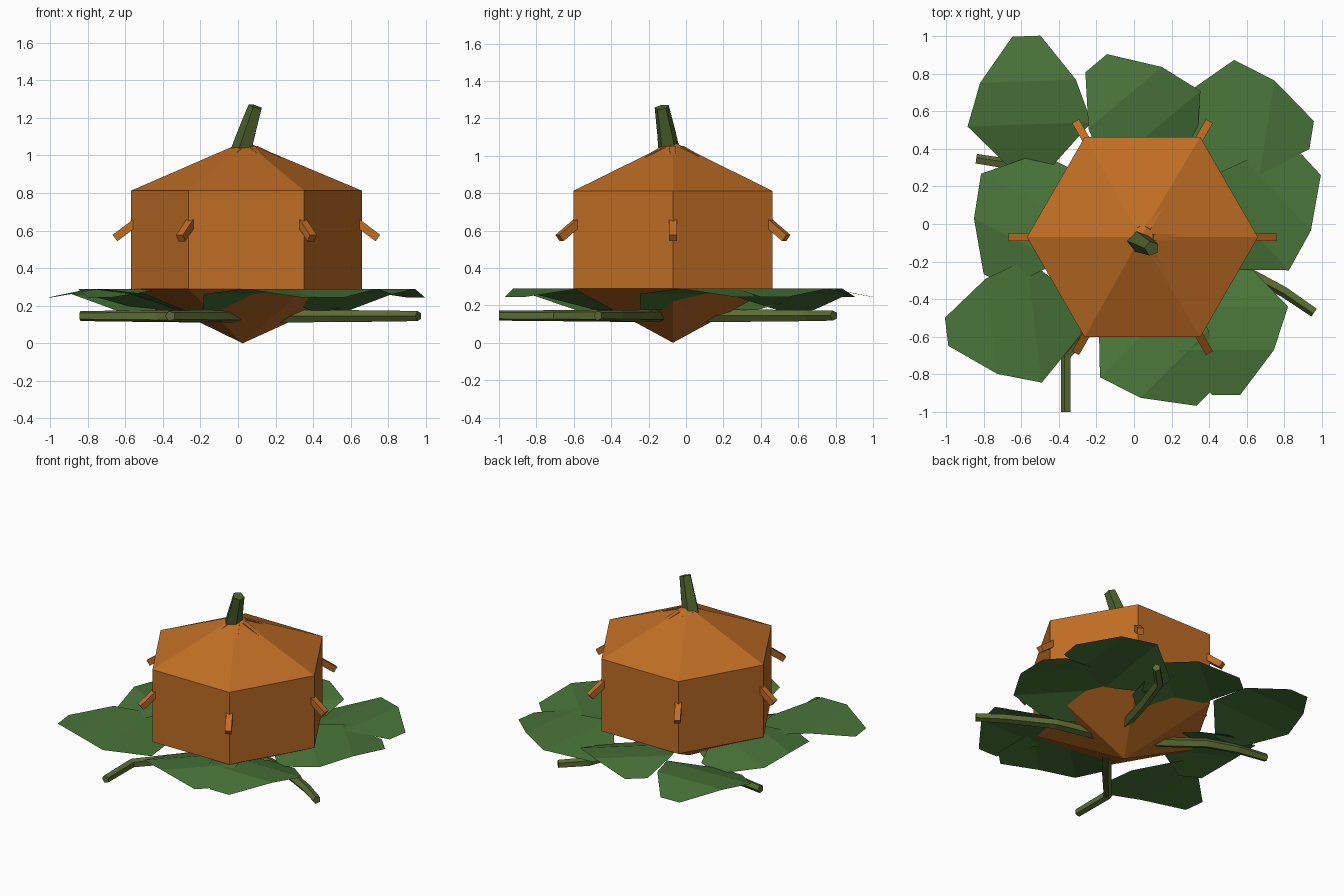
import bpy, math
from mathutils import Vector

if "Cube" in bpy.data.objects:
    bpy.data.objects.remove(bpy.data.objects["Cube"])

CX, CY = 0.045, -0.07


def mat(name, rgb):
    m = bpy.data.materials.new(name)
    m.diffuse_color = (*rgb, 1)
    m.use_nodes = True
    m.node_tree.nodes["Principled BSDF"].inputs["Base Color"].default_value = m.diffuse_color
    return m


ORANGE = mat("pumpkin orange", (0.53, 0.155, 0.018))
LEAF = mat("leaf green", (0.067, 0.178, 0.041))
VINE = mat("vine olive", (0.105, 0.15, 0.032))
STEM = mat("stem green", (0.075, 0.118, 0.025))


def mesh_object(name, verts, faces, material):
    me = bpy.data.meshes.new(name)
    me.from_pydata(verts, [], faces)
    me.materials.append(material)
    ob = bpy.data.objects.new(name, me)
    bpy.context.collection.objects.link(ob)
    return ob


def tube(name, path, radii, sides, material, spin=0.0):
    """Flat-sided tube along a path, capped at both ends."""
    path = [Vector(p) for p in path]
    verts, faces = [], []
    n = len(path)
    for i, p in enumerate(path):
        t = (path[min(i + 1, n - 1)] - path[max(i - 1, 0)]).normalized()
        ref = Vector((0, 0, 1)) if abs(t.z) < 0.85 else Vector((0, 1, 0))
        u = t.cross(ref).normalized()
        v = u.cross(t)
        for k in range(sides):
            a = 2 * math.pi * k / sides + spin
            verts.append(p + (u * math.cos(a) + v * math.sin(a)) * radii[i])
    for i in range(n - 1):
        for k in range(sides):
            a, b = i * sides + k, i * sides + (k + 1) % sides
            faces.append((a, a + sides, b + sides, b))
    faces.append(tuple(range(sides)))
    faces.append(tuple(reversed(range((n - 1) * sides, n * sides))))
    return mesh_object(name, verts, faces, material)


def polar(r, deg, z):
    a = math.radians(deg)
    return (CX + r * math.cos(a), CY + r * math.sin(a), z)


# Pumpkin body: six-sided drum with a pointed top and bottom
verts = [polar(0.615, 60 * k, 0.29) for k in range(6)]
verts += [polar(0.615, 60 * k, 0.812) for k in range(6)]
verts += [(CX - 0.02, CY, 0.0), (CX - 0.01, CY, 1.075)]
faces = []
for k in range(6):
    j = (k + 1) % 6
    faces += [(k, j, j + 6, k + 6), (k + 6, j + 6, 13), (j, k, 12)]
mesh_object("pumpkin_body", verts, faces, ORANGE)

# Rib ends poking out at the corners, and slivers beside the stem
for k in range(6):
    d = 60 * k
    tube(f"rib_end_{k}", [polar(0.54, d, 0.68), polar(0.7, d, 0.56)],
         [0.03, 0.03], 4, ORANGE, math.pi / 4)
    tube(f"rib_top_{k}", [polar(0.05, d, 1.035), polar(0.2, d, 0.965)],
         [0.025, 0.022], 4, ORANGE, math.pi / 4)

# Stem: leaning, tapered, five-sided
tube("stem", [(0.02, -0.09, 1.02), (0.05, -0.105, 1.12), (0.095, -0.13, 1.26)],
     [0.06, 0.052, 0.04], 5, STEM)

# Leaves: octagons in cross rows (distance along axis, half width, height)
ROWS = [(0.36, 0.075, 0.245), (0.12, 0.255, 0.29),
        (-0.11, 0.33, 0.262), (-0.35, 0.10, 0.175)]
LEAVES = [(0.68, 0.07, 43), (0.59, 0.53, -9), (0.03, 0.58, 130),
          (-0.56, 0.64, 92), (-0.57, 0.02, 243), (-0.64, -0.53, 187),
          (0.13, -0.66, -45), (0.49, -0.55, -90)]
for i, (x, y, deg) in enumerate(LEAVES):
    a = math.radians(deg)
    c, s = math.cos(a), math.sin(a)
    verts = []
    for d, w, z in ROWS:
        for t in (w, -w):
            verts.append((x + d * c - t * s, y + d * s + t * c, z))
    mesh_object(f"leaf_{i}", verts,
                [(2 * k, 2 * k + 2, 2 * k + 3, 2 * k + 1) for k in range(3)], LEAF)

# Vines: four bent runners below the leaves
VINES = [[(-0.1, 0.0), (-0.42, 0.24), (-0.62, 0.31), (-0.84, 0.345)],
         [(0.06, -0.2), (-0.14, -0.45), (-0.36, -0.7), (-0.36, -1.0)],
         [(0.2, -0.13), (0.5, -0.2), (0.8, -0.36), (0.96, -0.47)],
         [(0.15, 0.08), (0.24, 0.4), (0.33, 0.65), (0.47, 0.79)]]
for i, pts in enumerate(VINES):
    tube(f"vine_{i}", [(x, y, 0.145) for x, y in pts],
         [0.036, 0.034, 0.031, 0.028], 5, VINE)
